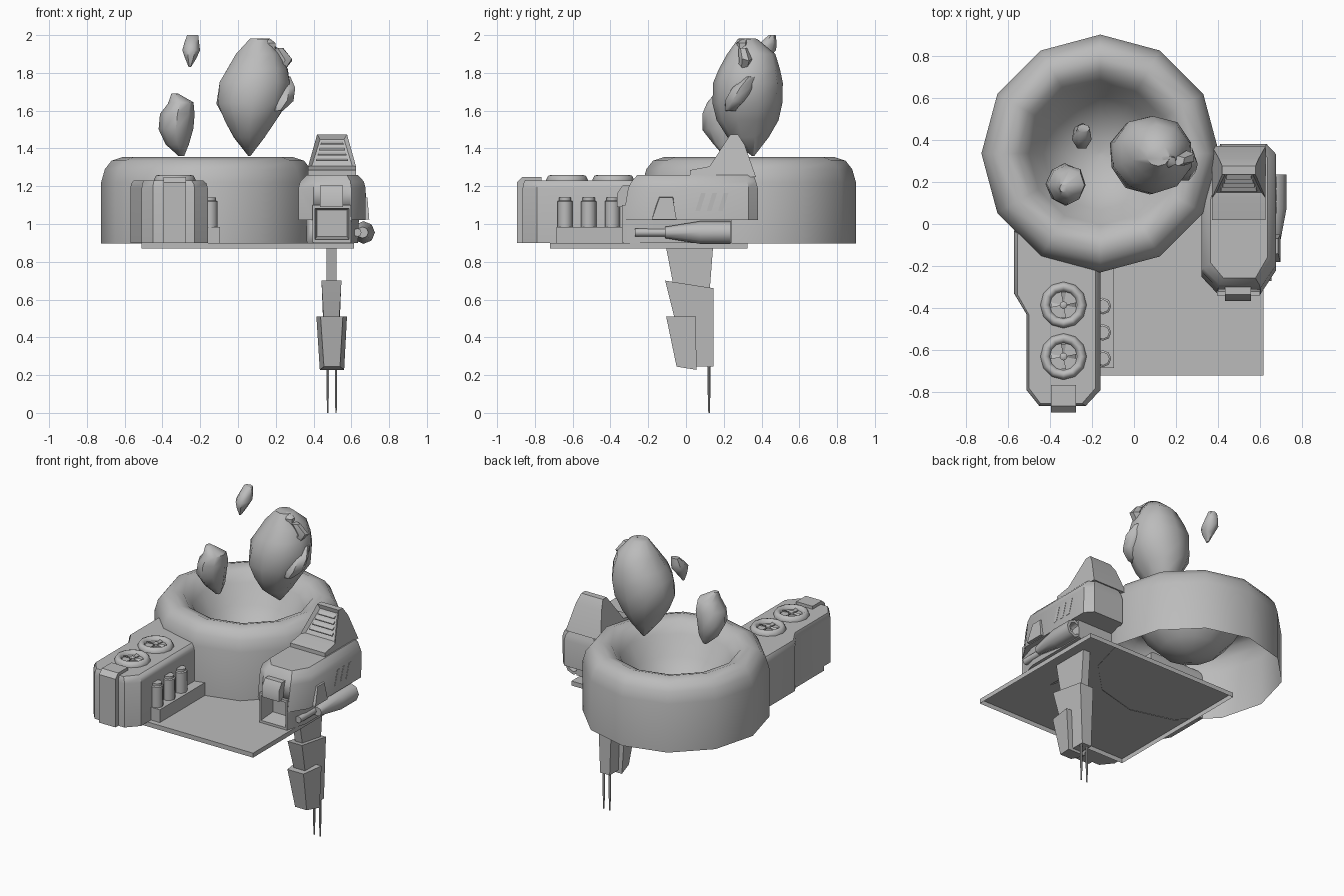
import bpy
import bmesh
import math
import random
from mathutils import Vector

random.seed(4)

default_cube = bpy.data.objects.get("Cube")
if default_cube:
    bpy.data.objects.remove(default_cube, do_unlink=True)

# Single plain grey finish
grey = bpy.data.materials.new("plain_grey")
grey.use_nodes = True
finish = (0.5, 0.5, 0.5, 1)
grey.diffuse_color = finish
grey.node_tree.nodes["Principled BSDF"].inputs["Base Color"].default_value = finish


def make_object(name, mesh_builder, smooth=35):
    """Turn a finished bmesh into a shaded object."""
    bmesh.ops.recalc_face_normals(mesh_builder, faces=mesh_builder.faces)
    mesh = bpy.data.meshes.new(name)
    mesh_builder.to_mesh(mesh)
    mesh_builder.free()
    mesh.materials.append(grey)
    part = bpy.data.objects.new(name, mesh)
    bpy.context.collection.objects.link(part)
    bpy.ops.object.select_all(action="DESELECT")
    part.select_set(True)
    bpy.context.view_layer.objects.active = part
    bpy.ops.object.shade_smooth_by_angle(angle=math.radians(smooth))
    return part


def loft_mesh(rings, cap_start=True, cap_end=True):
    """Bridge rings of equal point count, optionally closing the ends."""
    builder = bmesh.new()
    loops = [[builder.verts.new(point) for point in ring] for ring in rings]
    for lower, upper in zip(loops, loops[1:]):
        count = len(lower)
        for i in range(count):
            j = (i + 1) % count
            builder.faces.new((lower[i], lower[j], upper[j], upper[i]))
    if cap_start:
        builder.faces.new(loops[0][::-1])
    if cap_end:
        builder.faces.new(loops[-1])
    return builder


def loft(name, rings, smooth=35, **caps):
    return make_object(name, loft_mesh(rings, **caps), smooth)


def rectangle(x_low, x_high, y_low, y_high, z):
    return [(x_low, y_low, z), (x_high, y_low, z), (x_high, y_high, z), (x_low, y_high, z)]


def box(name, x, y, z, **caps):
    return loft(name, [rectangle(*x, *y, height) for height in z], **caps)


def circle(x, y, z, radius, sides, depth=None):
    depth = radius if depth is None else depth
    angles = [math.tau * i / sides + math.pi / 2 for i in range(sides)]
    return [(x + radius * math.cos(a), y + depth * math.sin(a), z) for a in angles]


def turned(name, x, y, profile, sides, **caps):
    return loft(name, [circle(x, y, z, r, sides) for r, z in profile], 55, **caps)


def plan_loft(name, plan, levels):
    """Stack a plan outline; each level gives height, inset x, y scales and y shift."""
    cx = sum(p[0] for p in plan) / len(plan)
    cy = sum(p[1] for p in plan) / len(plan)
    rings = [[(cx + (x - cx) * sx, cy + (y - cy) * sy + shift, z) for x, y in plan]
             for z, sx, sy, shift in levels]
    return loft(name, rings)


def side_profile(profile, center, half_width):
    """Extrude a y-z profile across x, with width depending on height."""
    return loft_mesh([[(center + s * half_width(z), y, z) for y, z in profile] for s in (-1, 1)])


def rock(name, layers, sides=9, jitter=0.05):
    rings = []
    for z, x, y, width, depth in layers:
        ring = []
        for px, py, pz in circle(x, y, z, width, sides, depth):
            k = random.uniform(1 - jitter, 1 + jitter)
            ring.append((x + (px - x) * k, y + (py - y) * k, pz + random.uniform(-1, 1) * width * jitter))
        rings.append(ring)
    return loft(name, rings, 50)


# Base plate, an upturned tray open underneath
box("base_plate", (-.51, .615), (-.72, .325), (.87, .9), cap_start=False)

# Round basin: outer wall, rolled rim and funnel, hollow below
basin_profile = [(.565, .897), (.565, 1.22), (.545, 1.29), (.51, 1.335), (.45, 1.355),
                 (.39, 1.335), (.34, 1.27), (.27, 1.15), (.18, 1.06), (.08, 1.02), (.01, 1.01)]
turned("basin", -.16, .335, basin_profile, 12, cap_start=False)

# Machinery housing with stepped, chamfered outline
housing_plan = [(-.57, -.03), (-.57, -.33), (-.51, -.43), (-.51, -.79), (-.45, -.865),
                (-.23, -.865), (-.16, -.79), (-.16, -.03)]
plan_loft("housing", housing_plan, [(.9, 1, 1, 0), (1.19, 1, 1, 0), (1.215, .97, .985, 0), (1.23, .9, .965, 0)])
box("housing_front_panel", (-.395, -.275), (-.895, -.8), (.9, 1.215))
latch = [(-.895, 1.18), (-.895, 1.22), (-.865, 1.25), (-.765, 1.25), (-.765, 1.2)]
make_object("housing_latch", side_profile(latch, -.335, lambda z: .06))

# Cooling fans on the housing
fan_profile = [(.11, 1.21), (.11, 1.235), (.1, 1.255), (.085, 1.26), (.07, 1.25), (.065, 1.235)]
for number, fan_y in enumerate((-.385, -.63)):
    turned(f"fan_ring_{number}", -.335, fan_y, fan_profile, 12)
    turned(f"fan_hub_{number}", -.335, fan_y, [(.018, 1.23), (.018, 1.25), (.01, 1.255)], 8)
    for blade in range(4):
        turn = math.tau * blade / 4
        rings = []
        for z in (1.237, 1.245):
            corners = [(.012, -.2), (.06, -.2), (.06, .2), (.012, .2)]
            rings.append([(-.335 + r * math.cos(turn + a), fan_y + r * math.sin(turn + a), z + a * .02)
                          for r, a in corners])
        loft(f"fan_blade_{number}_{blade}", rings)

# Canister ledge and canisters
box("canister_ledge", (-.2, -.095), (-.685, -.1), (.9, .985))
for number in range(3):
    turned(f"canister_{number}", -.148, -.64 + .125 * number,
           [(.04, .98), (.04, 1.12), (.032, 1.125), (.032, 1.14)], 8)

# Pod: main shell over a narrower lower body
pod_plan = [(.32, -.25), (.4, -.335), (.6, -.335), (.675, -.22), (.675, .33), (.63, .38), (.41, .38), (.32, .1)]
pod = plan_loft("pod_shell", pod_plan, [(1.02, 1, 1, 0), (1.19, 1, .96, .015), (1.225, .95, .92, .02), (1.26, .76, .86, .03)])
lower_plan = [(.36, -.2), (.4, -.33), (.6, -.33), (.64, -.2), (.64, .24), (.36, .24)]
lower_body = plan_loft("pod_lower_body", lower_plan, [(.9, .97, 1, 0), (1.03, 1, 1, 0)])

# Clear room in the pod for the intake mouth
cutter = box("intake_cutter", (.4, .595), (-.5, -.21), (.8, 1.095))
cutter.hide_render = True
for target in (pod, lower_body):
    cut = target.modifiers.new("intake_cut", "BOOLEAN")
    cut.operation = "DIFFERENCE"
    cut.object = cutter
    bpy.context.view_layer.objects.active = target
    bpy.ops.object.modifier_apply(modifier=cut.name)
bpy.data.objects.remove(cutter, do_unlink=True)

# Intake mouth: a frame whose walls narrow towards the back
mouth = [[(x, y, z) for x, z in ((.4975 - w, low), (.4975 + w, low), (.4975 + w, high), (.4975 - w, high))]
         for y, w, low, high in ((-.2, .102, .902, 1.1), (-.34, .102, .902, 1.1),
                                 (-.34, .09, .918, 1.083), (-.23, .08, .935, 1.075))]
loft("intake_mouth", mouth)
nose = [(-.365, 1.09), (-.365, 1.16), (-.335, 1.205), (-.22, 1.205), (-.22, 1.09)]
make_object("pod_nose", side_profile(nose, .495, lambda z: .062))

# Roof vent with recessed louvres
vent_profile = [(.02, 1.25), (.02, 1.285), (.125, 1.305), (.235, 1.475), (.275, 1.475), (.31, 1.42), (.37, 1.25)]
vent = side_profile(vent_profile, .498, lambda z: .128 - max(0, z - 1.3) * .28)
bmesh.ops.recalc_face_normals(vent, faces=vent.faces)
slope = [f for f in vent.faces if f.normal.y < -.5 and f.normal.z > .3]
bmesh.ops.inset_region(vent, faces=slope, thickness=.025)
inward = -slope[0].normal.copy() * .02
bmesh.ops.translate(vent, verts=slope[0].verts, vec=inward)
make_object("roof_vent", vent)
for number in range(4):
    t = .25 + .17 * number
    base = Vector((.498, .125 + .11 * t, 1.305 + .17 * t)) + inward
    slat = [(base.y - .014, base.z - .004), (base.y - .014, base.z + .002),
            (base.y + .01, base.z + .014), (base.y + .01, base.z + .006)]
    make_object(f"louvre_{number}", side_profile(slat, .498, lambda z: .095 - max(0, z - 1.3) * .28))

# Side barrel: wide rear drum, cone and a thin rod set closer to the pod
barrel_steps = [(-.11, .66, .03), (.075, .665, .06), (.235, .665, .06), (.235, .665, .04), (.18, .665, .035)]
rod_steps = [(-.27, .632, .022), (-.09, .632, .022)]
for name, steps in (("side_barrel", barrel_steps), ("side_rod", rod_steps)):
    loft(name, [[(x + px, y, .955 + pz) for px, pz, _ in circle(0, 0, 0, r, 8)] for y, x, r in steps], 55)

# Side bracket and angled vent slits
loft("side_bracket", [
    [(.66, -.18, 1.025), (.66, -.05, 1.025), (.66, -.065, 1.145), (.66, -.145, 1.145)],
    [(.695, -.18, 1.025), (.695, -.05, 1.025), (.685, -.07, 1.14), (.685, -.14, 1.14)]])
for number in range(3):
    y = .05 + .06 * number
    outline = [(y, 1.07), (y + .025, 1.07), (y + .055, 1.165), (y + .03, 1.165)]
    loft(f"side_slit_{number}", [[(x, py, pz) for py, pz in outline] for x in (.671, .677)])

# Hanging leg: strut, shin and front armour
strut = [(-.11, .9), (.145, .9), (.125, .64), (-.06, .64)]
make_object("leg_strut", side_profile(strut, .495, lambda z: .027))
shin = [(-.11, .7), (.145, .66), (.145, .245), (.03, .245), (-.06, .5)]
make_object("leg_shin", side_profile(shin, .495, lambda z: .035 + max(0, z - .4) * .06))
loft("leg_armour", [
    [(.455, -.05, .245), (.54, -.05, .245), (.562, .055, .228), (.433, .055, .228)],
    [(.437, -.105, .51), (.555, -.105, .51), (.577, .053, .51), (.415, .053, .51)]])
for side in (-1, 1):
    turned(f"leg_needle_{side}", .497 + side * .022, .122, [(.004, 0), (.007, .1), (.007, .26)], 6)

# Floating rocks
rock("large_rock", [
    (1.36, .06, .355, .006, .006), (1.46, .06, .33, .085, .11), (1.55, .065, .325, .14, .165),
    (1.64, .075, .325, .195, .187), (1.75, .09, .33, .195, .187), (1.82, .1, .335, .17, .165),
    (1.9, .11, .345, .125, .13), (1.98, .115, .325, .055, .05)], 10, .025)
rock("rock_chunk_large", [
    (1.6, .21, .24, .03, .03), (1.65, .235, .26, .055, .055), (1.72, .25, .3, .05, .06),
    (1.78, .25, .34, .03, .03)], 7, .12)
rock("rock_chunk_upper", [
    (1.82, .22, .31, .03, .03), (1.87, .25, .315, .04, .035), (1.93, .21, .3, .03, .025)], 6, .15)
rock("rock_chunk_top", [
    (1.92, .16, .3, .04, .03), (1.96, .165, .3, .035, .03), (1.98, .15, .31, .02, .015)], 6, .1)
rock("middle_rock", [
    (1.36, -.3, .22, .015, .02), (1.42, -.32, .21, .06, .065), (1.5, -.33, .19, .088, .1),
    (1.58, -.32, .185, .088, .1), (1.64, -.305, .185, .068, .075), (1.69, -.335, .17, .018, .02)], 8, .07)
rock("small_rock", [
    (1.83, -.255, .39, .006, .01), (1.88, -.25, .4, .032, .04), (1.92, -.248, .415, .048, .062),
    (1.96, -.245, .435, .04, .045), (2, -.24, .455, .03, .02)], 7, 0)
